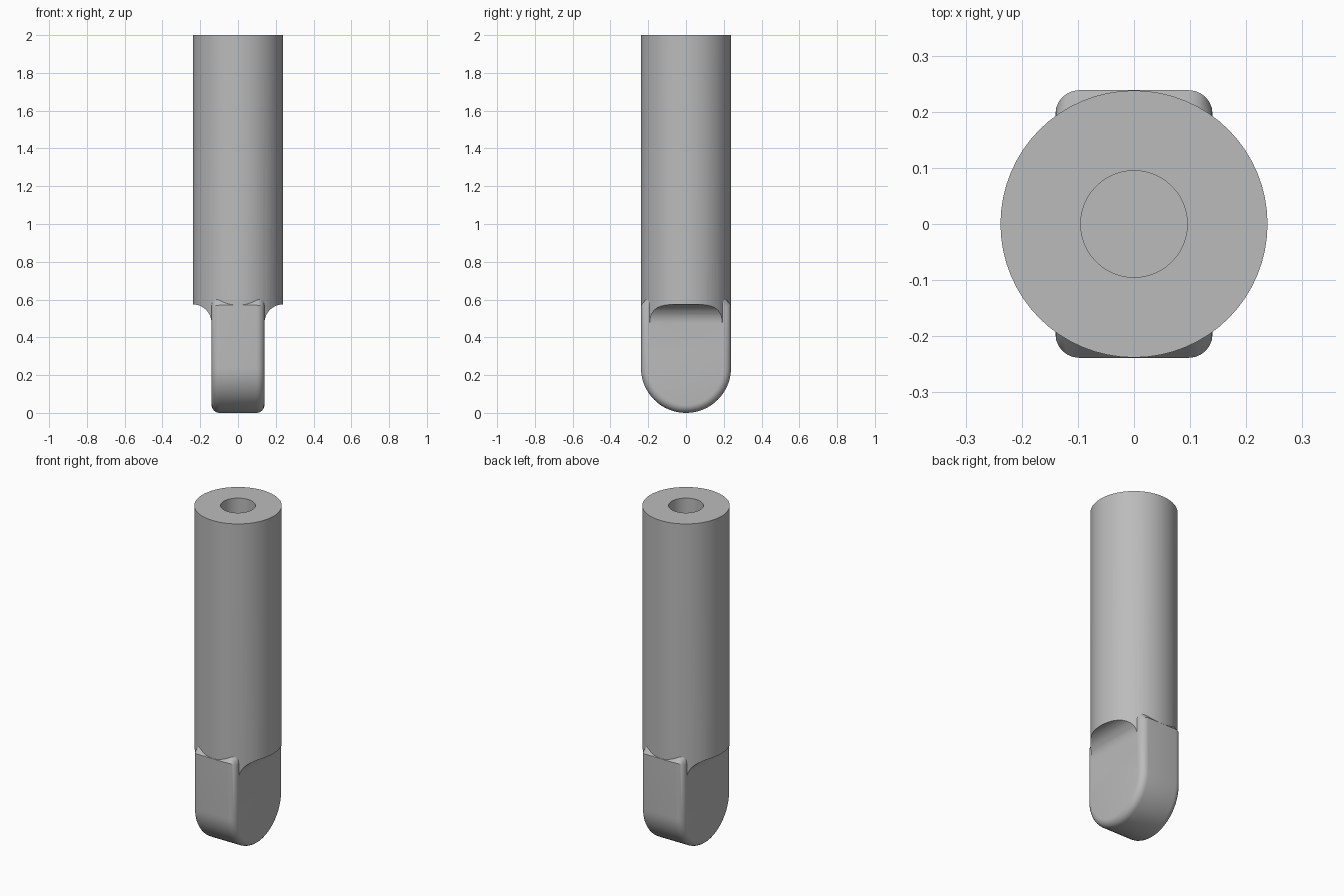
import bpy, bmesh
from math import sin, cos, pi

R = 0.238          # shaft radius
HOLE_R = 0.095     # bore radius
HALF_W = 0.14      # tongue half thickness
SHOULDER = 0.575   # underside of the shaft

if "Cube" in bpy.data.objects:
    bpy.data.objects.remove(bpy.data.objects["Cube"], do_unlink=True)

steel = bpy.data.materials.new("grey steel")
steel.use_nodes = True
grey = (0.5, 0.5, 0.5, 1)
steel.diffuse_color = grey
steel.node_tree.nodes["Principled BSDF"].inputs["Base Color"].default_value = grey


def finish(name, bm):
    bmesh.ops.recalc_face_normals(bm, faces=bm.faces)
    mesh = bpy.data.meshes.new(name)
    bm.to_mesh(mesh)
    bm.free()
    mesh.materials.append(steel)
    obj = bpy.data.objects.new(name, mesh)
    bpy.context.collection.objects.link(obj)
    return obj


def cylinder(name, radius, low, high, sides=64):
    bm = bmesh.new()
    bmesh.ops.create_cone(bm, cap_ends=True, segments=sides, radius1=radius,
                          radius2=radius, depth=high - low)
    bmesh.ops.translate(bm, verts=bm.verts, vec=(0, 0, (low + high) / 2))
    return finish(name, bm)


def prism(name, points, offset, bevel=0):
    """Closed 3D outline extruded along offset, with its rims optionally rounded."""
    bm = bmesh.new()
    face = bm.faces.new([bm.verts.new(p) for p in points])
    ext = bmesh.ops.extrude_face_region(bm, geom=[face])
    moved = [v for v in ext["geom"] if isinstance(v, bmesh.types.BMVert)]
    bmesh.ops.translate(bm, verts=moved, vec=offset)
    if bevel:
        caps = [f for f in bm.faces if len(f.verts) > 4]
        rims = {e for f in caps for e in f.edges}
        bmesh.ops.bevel(bm, geom=list(rims), offset=bevel, segments=6,
                        profile=0.5, affect='EDGES', clamp_overlap=True)
    return finish(name, bm)


def boolean(target, other, operation):
    mod = target.modifiers.new(operation.title(), 'BOOLEAN')
    mod.operation, mod.object, mod.solver = operation, other, 'EXACT'
    bpy.context.view_layer.objects.active = target
    bpy.ops.object.modifier_apply(modifier=mod.name)
    bpy.data.objects.remove(other, do_unlink=True)


# Shaft, continuing down inside the tongue
shaft = cylinder("driver_bit", R, 0.35, 2)

# Concave fillets that narrow the shaft on both sides
for side in (-1, 1):
    fillet = 0.1
    arc = [(R + 0.002 - fillet * cos(a), SHOULDER - fillet + fillet * sin(a))
           for a in [i * pi / 20 for i in range(11)]]
    outline = [(R + 0.002 - fillet, 0.3)] + arc + [(0.4, SHOULDER), (0.4, 0.3)]
    cutter = prism("fillet_cutter", [(side * x, -0.4, z) for x, z in outline], (0, 0.8, 0))
    cutter.hide_render = True
    boolean(shaft, cutter, 'DIFFERENCE')

# Flat tongue with a half-round tip and softened edges
r = R + 0.0004
tip = [(-r * cos(i * pi / 32), r - r * sin(i * pi / 32)) for i in range(33)]
top = [(r, 0.57), (r - 0.05, 0.63), (0.05 - r, 0.63), (-r, 0.57)]
tongue = prism("tongue", [(-HALF_W, y, z) for y, z in tip + top], (2 * HALF_W, 0, 0), 0.042)
boolean(shaft, tongue, 'UNION')

# Blind bore in the upper end
bore = cylinder("bore_cutter", HOLE_R, 1.2, 2.2, 48)
bore.hide_render = True
boolean(shaft, bore, 'DIFFERENCE')

# Smooth shading with crisp rims
bpy.ops.object.select_all(action='DESELECT')
shaft.select_set(True)
bpy.context.view_layer.objects.active = shaft
bpy.ops.object.shade_smooth_by_angle(angle=pi / 6)
